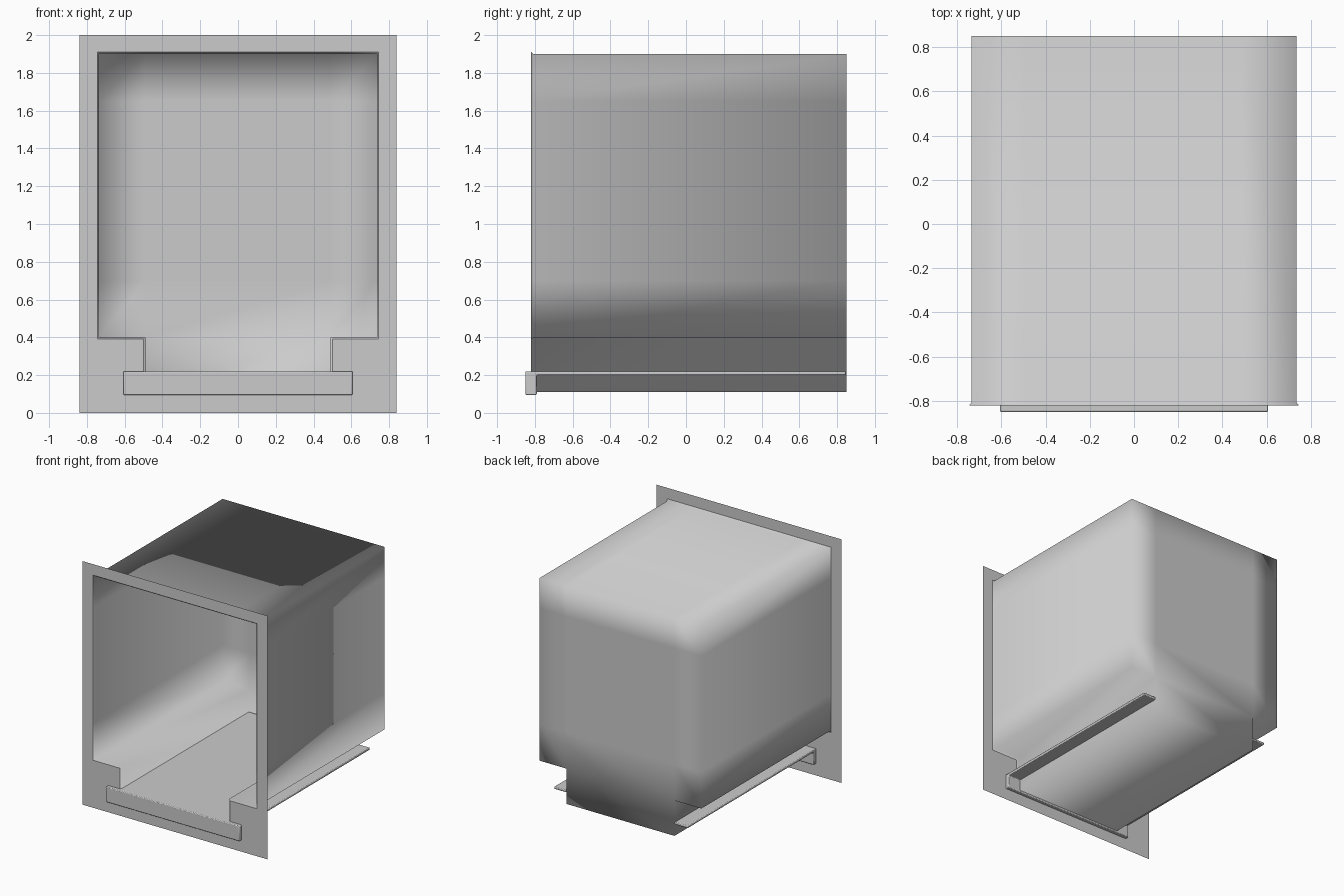
import bpy, bmesh

if "Cube" in bpy.data.objects:
    bpy.data.objects.remove(bpy.data.objects["Cube"])

FRONT, BACK, FLARE = -0.82, 0.85, 0.01


def finish(bm, name):
    mesh = bpy.data.meshes.new(name)
    bm.to_mesh(mesh)
    bm.free()
    obj = bpy.data.objects.new(name, mesh)
    bpy.context.collection.objects.link(obj)
    return obj


# Grid lines of the T-shaped recess; outer cells of the bottom row are left out
xs = [-0.735, -0.49, 0.49, 0.735]
zs = [0.11, 0.40, 0.70, 1.65, 1.90]
cells = [(i, k) for i in range(3) for k in range(4) if k > 0 or i == 1]
# The mouth is flared slightly outwards
fx = [x + (FLARE if x > 0 else -FLARE) for x in xs]
fz = [zs[0] - FLARE, zs[1] - FLARE, zs[2], zs[3], zs[4] + FLARE]

bm = bmesh.new()


def quad(corners, smooth):
    face = bm.faces.new([bm.verts.new(c) for c in corners])
    face.smooth = smooth
    return face


def corner_ids(i, k):
    return [(i, k), (i + 1, k), (i + 1, k + 1), (i, k + 1)]


# Recess: back wall, long side walls and flared mouth
rings = [(xs, BACK, zs), (xs, FRONT + 0.012, zs), (fx, FRONT, fz)]
for i, k in cells:
    ids = corner_ids(i, k)
    quad([(xs[a], BACK, zs[b]) for a, b in ids], True)
    neighbours = [(i, k - 1), (i + 1, k), (i, k + 1), (i - 1, k)]
    for n, other in enumerate(neighbours):
        if other in cells:
            continue
        p, q = ids[n], ids[(n + 1) % 4]
        for (x0, y0, z0), (x1, y1, z1) in zip(rings, rings[1:]):
            quad([(x0[q[0]], y0, z0[q[1]]), (x0[p[0]], y0, z0[p[1]]),
                  (x1[p[0]], y1, z1[p[1]]), (x1[q[0]], y1, z1[q[1]])], True)

# Front plate around the mouth
px = [-0.84] + fx + [0.84]
pz = [0.0] + fz + [2.0]
for i in range(5):
    for k in range(6):
        if (i - 1, k - 1) not in cells:
            quad([(px[a], FRONT, pz[b]) for a, b in corner_ids(i, k)], False)

bmesh.ops.remove_doubles(bm, verts=bm.verts, dist=1e-5)
bmesh.ops.recalc_face_normals(bm, faces=bm.faces)
plate = next(f for f in bm.faces if not f.smooth)
if plate.normal.y > 0:
    bmesh.ops.reverse_faces(bm, faces=bm.faces)
finish(bm, "recessed_housing")

# Sliding tray with a front lip, an L section extruded sideways
profile = [(-0.85, 0.095), (-0.79, 0.095), (-0.79, 0.2),
           (0.845, 0.2), (0.845, 0.22), (-0.85, 0.22)]
bm = bmesh.new()
side = bm.faces.new([bm.verts.new((-0.607, y, z)) for y, z in profile])
out = bmesh.ops.extrude_face_region(bm, geom=[side])
moved = [g for g in out["geom"] if isinstance(g, bmesh.types.BMVert)]
bmesh.ops.translate(bm, verts=moved, vec=(1.214, 0, 0))
bmesh.ops.recalc_face_normals(bm, faces=bm.faces)
tray = finish(bm, "tray")
bevel = tray.modifiers.new("soft_edges", "BEVEL")
bevel.width = 0.006
bevel.segments = 2
bpy.context.view_layer.objects.active = tray
tray.select_set(True)
bpy.ops.object.shade_smooth_by_angle()
